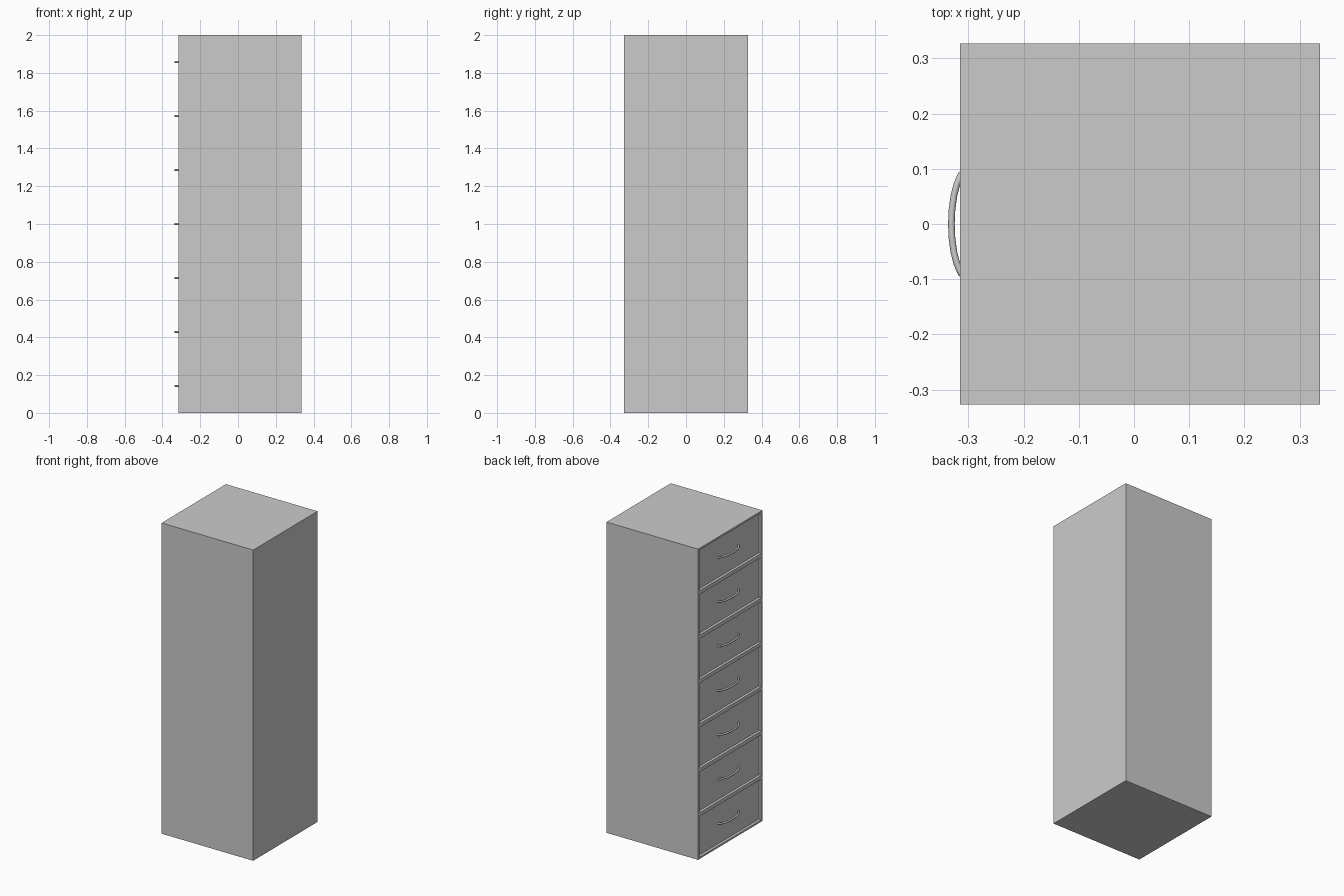
import bpy, bmesh, math
from mathutils import Vector, Matrix

if "Cube" in bpy.data.objects:
    bpy.data.objects.remove(bpy.data.objects["Cube"])

X0, X1, Y, H = -0.315, 0.337, 0.327, 2.0
N = 7
PITCH = H / N
BORDER, RECESS = 0.012, 0.017


def add_object(name, bm):
    bmesh.ops.recalc_face_normals(bm, faces=bm.faces)
    mesh = bpy.data.meshes.new(name)
    bm.to_mesh(mesh)
    bm.free()
    obj = bpy.data.objects.new(name, mesh)
    bpy.context.collection.objects.link(obj)
    return obj


# Cabinet body, split into seven bays with recessed drawer fronts on -x
bm = bmesh.new()
bmesh.ops.create_cube(bm, size=1, matrix=Matrix.Translation(((X0 + X1) / 2, 0, H / 2))
                      @ Matrix.Diagonal((X1 - X0, 2 * Y, H, 1)))
for i in range(1, N):
    bmesh.ops.bisect_plane(bm, geom=bm.verts[:] + bm.edges[:] + bm.faces[:],
                           plane_co=(0, 0, i * PITCH), plane_no=(0, 0, 1))
bm.normal_update()
fronts = [f for f in bm.faces if f.normal.x < -0.9]
bmesh.ops.inset_individual(bm, faces=fronts, thickness=BORDER, use_even_offset=True)
pushed = bmesh.ops.extrude_discrete_faces(bm, faces=fronts)["faces"]
bmesh.ops.translate(bm, verts=list({v for f in pushed for v in f.verts}), vec=(RECESS, 0, 0))
add_object("cabinet_body", bm)


# Bowed handle: round section swept along an elliptical arc
def handle(name, z, radius=0.006, sides=8, steps=12):
    bm = bmesh.new()
    rings = []
    base, a, b = X0 + RECESS + 0.001, 0.102, 0.034
    for s in range(steps + 1):
        t = math.pi * s / steps
        centre = Vector((base - b * math.sin(t), a * math.cos(t), z))
        out = Vector((-math.sin(t) / b, math.cos(t) / a, 0))
        out = Vector((out.x * b * a, out.y * b * a, 0)).normalized()
        rings.append([bm.verts.new(centre + radius * (math.cos(k) * out + math.sin(k) * Vector((0, 0, 1))))
                      for k in (2 * math.pi * j / sides for j in range(sides))])
    for r0, r1 in zip(rings, rings[1:]):
        for j in range(sides):
            k = (j + 1) % sides
            bm.faces.new((r0[j], r0[k], r1[k], r1[j]))
    bm.faces.new(rings[0])
    bm.faces.new(rings[-1])
    obj = add_object(name, bm)
    bpy.ops.object.select_all(action='DESELECT')
    obj.select_set(True)
    bpy.context.view_layer.objects.active = obj
    bpy.ops.object.shade_smooth_by_angle(angle=math.radians(50))


for i in range(N):
    handle(f"drawer_handle_{i + 1}", (i + 0.5) * PITCH)
